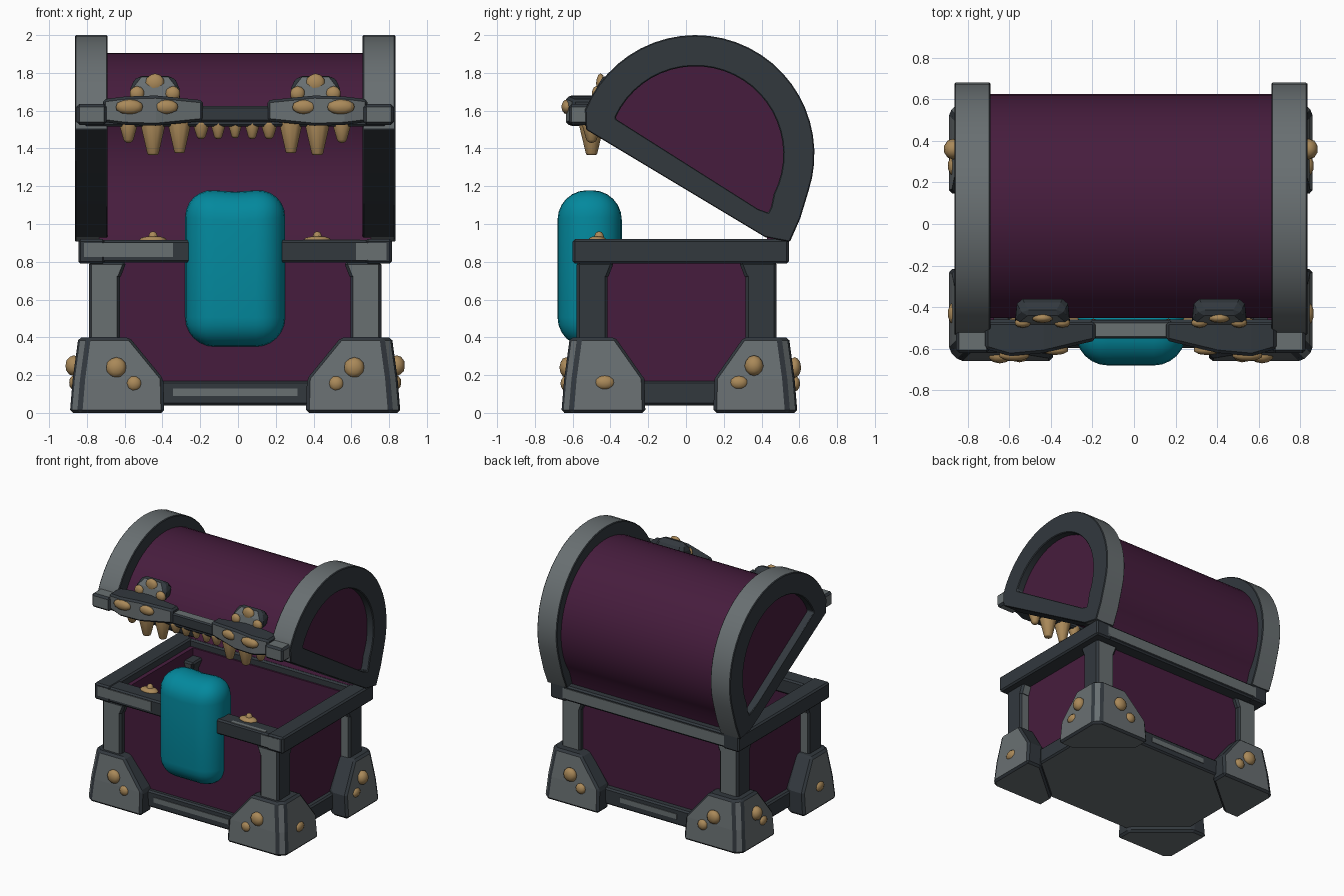
import bpy, bmesh, math
from mathutils import Vector, Matrix

if "Cube" in bpy.data.objects:
    bpy.data.objects.remove(bpy.data.objects["Cube"], do_unlink=True)

X0 = -0.015            # middle of the chest across its width
YC = -0.03             # middle of the base front to back
LY, LZ = 0.05, 1.37    # centre of the lid arc


def material(name, rgb):
    m = bpy.data.materials.new(name)
    m.use_nodes = True
    m.diffuse_color = (*rgb, 1)
    m.node_tree.nodes["Principled BSDF"].inputs["Base Color"].default_value = (*rgb, 1)
    return m


PURPLE = material("purple_wood", (0.062, 0.012, 0.047))
DARK = material("dark_iron", (0.032, 0.04, 0.048))
LIGHT = material("light_iron", (0.14, 0.16, 0.167))
TEAL = material("teal_tongue", (0.001, 0.25, 0.34))
TAN = material("tan_bone", (0.40, 0.25, 0.10))


def finish(name, bm, mats, bevel=0, segments=1, smooth=False, rule=None):
    """Turn a bmesh into an object; rule picks dark (1) faces, bevels take the last material."""
    bmesh.ops.recalc_face_normals(bm, faces=bm.faces)
    bm.normal_update()
    for f in bm.faces:
        f.smooth = smooth
        if rule:
            f.material_index = rule(f)
    me = bpy.data.meshes.new(name)
    bm.to_mesh(me)
    bm.free()
    ob = bpy.data.objects.new(name, me)
    ob.location.x = X0
    for m in mats:
        me.materials.append(m)
    bpy.context.collection.objects.link(ob)
    if bevel:
        b = ob.modifiers.new("bevel", "BEVEL")
        b.width, b.segments, b.limit_method = bevel, segments, "ANGLE"
        b.angle_limit = math.radians(35)
        if len(mats) > 1:
            b.material = len(mats) - 1
    return ob


def hull(name, pts, mats, bevel=0.012, rule=None):
    bm = bmesh.new()
    for p in pts:
        bm.verts.new(p)
    bmesh.ops.convex_hull(bm, input=bm.verts)
    bmesh.ops.dissolve_limit(bm, angle_limit=0.03, verts=bm.verts, edges=bm.edges)
    return finish(name, bm, mats, bevel, rule=rule)


def box(name, x, y, z, mats, bevel=0.012, rule=None):
    return hull(name, [(a, b, c) for a in x for b in y for c in z], mats, bevel, rule)


def smooth_by_angle(ob):
    bpy.ops.object.select_all(action="DESELECT")
    ob.select_set(True)
    bpy.context.view_layer.objects.active = ob
    bpy.ops.object.shade_smooth_by_angle(angle=math.radians(35))


def blob(name, at, size, mat):
    bm = bmesh.new()
    bmesh.ops.create_icosphere(bm, subdivisions=2, radius=1,
                               matrix=Matrix.Translation(at) @ Matrix.Diagonal((*size, 1)))
    return finish(name, bm, [mat], smooth=True)


def tooth(name, x, y, z, length, r):
    """Blunt cone; negative length points down."""
    bm = bmesh.new()
    bmesh.ops.create_cone(bm, cap_ends=True, segments=10, radius1=r, radius2=r * 0.42, depth=abs(length))
    for v in bm.verts:
        v.co.z *= math.copysign(1, length)
        v.co += Vector((x, y, z + length / 2))
    return finish(name, bm, [TAN], bevel=r * 0.3, segments=2, smooth=True)


def arc(r, start, end, n, cy=LY, cz=LZ):
    angles = [math.radians(start + (end - start) * i / n) for i in range(n + 1)]
    return [(cy + r * math.cos(a), cz + r * math.sin(a)) for a in angles]


def loop_ring(name, outer, inner, x0, x1, mats, bevel=0, rule=None):
    """Closed frame between two matching (y, z) loops, running from x0 to x1."""
    bm = bmesh.new()
    loops = [[bm.verts.new((x, *p)) for p in lp]
             for lp, x in ((outer, x0), (outer, x1), (inner, x1), (inner, x0))]
    n = len(outer)
    for k in range(4):
        a, b = loops[k], loops[(k + 1) % 4]
        for i in range(n):
            j = (i + 1) % n
            bm.faces.new((a[i], a[j], b[j], b[i]))
    return finish(name, bm, mats, bevel, rule=rule)


def prism(name, loop, x0, x1, mats):
    bm = bmesh.new()
    f = bm.faces.new([bm.verts.new((x0, *p)) for p in loop])
    ext = bmesh.ops.extrude_face_region(bm, geom=[f])["geom"]
    bmesh.ops.translate(bm, vec=(x1 - x0, 0, 0), verts=[v for v in ext if isinstance(v, bmesh.types.BMVert)])
    bm.faces.ensure_lookup_table()
    return finish(name, bm, mats)


# Base: open wooden box on an iron floor frame
bm = bmesh.new()
bmesh.ops.create_cube(bm, size=1, matrix=Matrix.Translation((0, YC - 0.015, 0.49)) @ Matrix.Diagonal((1.4, 0.97, 0.74, 1)))
bmesh.ops.delete(bm, geom=[f for f in bm.faces if f.normal.z > 0.9], context="FACES")
body = finish("base_box", bm, [PURPLE])
solid = body.modifiers.new("walls", "SOLIDIFY")
solid.thickness, solid.offset = 0.06, -1
box("floor_frame", (-0.74, 0.74), (-0.565, 0.49), (0.04, 0.17), [LIGHT, DARK], 0.012, lambda f: int(f.normal.z > -0.9))

# Rim around the opening
for s, n in ((-1, "right"), (1, "left")):
    box(n + "_rim", (s * 0.69, s * 0.83), (-0.60, 0.545), (0.79, 0.92), [DARK])
box("front_rim", (-0.8, 0.8), (-0.595, -0.46), (0.795, 0.915), [DARK])
box("back_rim", (-0.8, 0.8), (0.41, 0.54), (0.795, 0.915), [DARK])


# Worn highlights on the iron
def plate(name, x, y, z):
    box(name, x, y, z, [LIGHT], 0)


plate("front_rail_highlight", (-0.33, 0.33), (-0.57, -0.563), (0.09, 0.13))
plate("back_rail_highlight", (-0.25, 0.25), (0.488, 0.495), (0.09, 0.13))
plate("back_rim_highlight", (-0.72, 0.72), (0.538, 0.545), (0.815, 0.895))
plate("front_rim_highlight_right", (-0.80, -0.33), (-0.601, -0.593), (0.825, 0.9))
plate("front_rim_highlight_left", (0.64, 0.80), (-0.601, -0.593), (0.81, 0.9))
plate("rim_top_highlight", (0.36, 0.66), (-0.585, -0.555), (0.913, 0.919))

# Corner posts and heavy feet
for s, n in ((-1, "right"), (1, "left")):
    for t, m in ((-1, "front"), (1, "back")):
        tag = m + "_" + n
        yo = YC - 0.02 + t * 0.53
        for part, levels in (("post", ((0.3, 0.165), (0.75, 0.165))), ("post_cap", ((0.71, 0.165), (0.8, 0.20)))):
            pts = [(s * x, y, z) for z, w in levels for x in (0.775, 0.775 - w) for y in (yo, yo - t * w)]
            hull(tag + "_" + part, pts, [LIGHT, DARK], 0.015, lambda f: int(abs(f.normal.y) < 0.9))
        pts = []
        for z, inset, wx, wy in ((0, 0, 0.50, 0.445), (0.18, 0.015, 0.48, 0.425), (0.4, 0.045, 0.27, 0.24)):
            ox, oy = 0.875 - inset, 0.625 - inset
            for dx, dy in ((0.05, 0), (wx, 0), (wx, 0.13), (0.13, wy), (0, wy), (0, 0.05)):
                pts.append((s * (ox - dx), YC - 0.005 + t * (oy - dy), z))
        hull(tag + "_foot", pts, [LIGHT, DARK], 0.016,
             lambda f, s=s, t=t: int(f.normal.z > -0.5 and max(f.normal.x * s, f.normal.y * t) < 0.35))
        # bone studs on both outer faces
        yf = YC + t * 0.605
        blob(tag + "_stud_large", (s * 0.63, yf, 0.24), (0.055, 0.035, 0.055), TAN)
        blob(tag + "_stud_small", (s * 0.535, yf, 0.155), (0.042, 0.03, 0.042), TAN)
        if t < 0:
            blob(tag + "_side_stud", (s * 0.85, -0.43, 0.16), (0.03, 0.055, 0.04), TAN)
        else:
            blob(tag + "_side_stud", (s * 0.855, 0.36, 0.25), (0.045, 0.05, 0.055), TAN)
            blob(tag + "_side_stud_small", (s * 0.85, 0.28, 0.16), (0.03, 0.05, 0.038), TAN)

# Lid: curved wooden shell with iron end frames and recessed end panels
wood_out = arc(0.555, 160, -36, 30, LY + 0.02, LZ - 0.02) + [(0.48, 0.90)]
wood_in = arc(0.50, 160, -36, 30, LY + 0.02, LZ - 0.02) + [(0.42, 0.90)]
smooth_by_angle(prism("lid_shell", wood_out + wood_in[::-1], -0.72, 0.72, [PURPLE]))
outer = arc(0.63, 158, -18, 26) + [(0.605, 1.03), (0.55, 0.905), (0.42, 0.93), (-0.53, 1.50)]
inner = arc(0.465, 155, -27, 26) + [(0.45, 1.09), (0.435, 1.06), (0.38, 1.08), (-0.37, 1.555)]


def frame_rule(f):
    c = f.calc_center_median()
    return int(abs(f.normal.x) > 0.5 or math.hypot(c.y - LY, c.z - LZ) < 0.6)


for s, n in ((-1, "right"), (1, "left")):
    frame = loop_ring(n + "_lid_frame", outer, inner, s * 0.675, s * 0.848, [LIGHT, DARK], 0.02, frame_rule)
    smooth_by_angle(frame)
    prism(n + "_lid_panel", inner, s * 0.72, s * 0.79, [PURPLE])

    # Front lip of the lid with thick brows
    box(n + "_lip_end", (s * 0.68, s * 0.84), (-0.62, -0.5), (1.525, 1.635), [LIGHT, DARK], 0.015)
    brow = [(s * x, y, z) for x, y0, h in ((0.17, -0.56, 0.055), (0.42, -0.62, 0.08), (0.58, -0.635, 0.075), (0.7, -0.6, 0.06))
            for y in (y0, -0.47) for z in (1.6 - h, 1.6 + h)]
    hull(n + "_brow", brow, [LIGHT, DARK], 0.014, lambda f: int(f.normal.y > -0.5))
    blob(n + "_brow_patch_outer", (s * 0.56, -0.63, 1.62), (0.075, 0.03, 0.04), TAN)
    blob(n + "_brow_patch_inner", (s * 0.365, -0.605, 1.62), (0.065, 0.025, 0.038), TAN)

    # Knobbly eye bump above each brow
    ex = s * 0.425
    bump = [(ex + x, y, z) for x, y, z in (
        (-0.135, -0.49, 1.65), (0.135, -0.49, 1.65), (-0.13, -0.47, 1.73), (0.13, -0.47, 1.73),
        (-0.08, -0.43, 1.795), (0.08, -0.43, 1.795), (-0.12, -0.36, 1.75), (0.12, -0.36, 1.75),
        (-0.1, -0.36, 1.65), (0.1, -0.36, 1.65))]
    hull(n + "_eye_bump", bump, [LIGHT, DARK], 0.02, lambda f: int(f.normal.y > -0.5))
    for i, (dx, y, z, r) in enumerate(((0, -0.452, 1.745, 0.052), (-0.095, -0.475, 1.69, 0.04), (0.095, -0.475, 1.69, 0.04))):
        blob(f"{n}_eye_patch_{i}", (ex + dx, y, z), (r, 0.024, r), TAN)

box("lip_bar", (-0.8, 0.8), (-0.54, -0.46), (1.515, 1.56), [DARK])
box("lip_centre", (-0.2, 0.2), (-0.55, -0.465), (1.54, 1.625), [LIGHT, DARK], 0.01, lambda f: int(f.normal.z < 0.5))

# Teeth hanging from the lid and poking up from the base
for i, (x, tip, r) in enumerate(((0.0, 1.455, 0.042), (0.09, 1.45, 0.045), (0.18, 1.45, 0.05),
                                 (0.295, 1.375, 0.066), (0.435, 1.365, 0.072), (0.565, 1.43, 0.055))):
    for s in ((-1, 1) if x else (1,)):
        tooth(f"upper_tooth_{i}_{'left' if s > 0 else 'right'}", s * x, -0.50, 1.54, tip - 1.54, r)
for s, n in ((-1, "right"), (1, "left")):
    blob(f"lower_gum_{n}", (s * 0.435, -0.47, 0.915), (0.075, 0.05, 0.022), TAN)
    tooth(f"lower_tooth_{n}", s * 0.435, -0.46, 0.89, 0.07, 0.04)

# Fat tongue hanging over the front
bm = bmesh.new()
bmesh.ops.create_cube(bm, size=1, matrix=Matrix.Translation((0, -0.51, 0.77)) @ Matrix.Diagonal((0.53, 0.34, 0.84, 1)))
bmesh.ops.bisect_plane(bm, geom=bm.verts[:] + bm.edges[:] + bm.faces[:], plane_co=(0, 0, 0), plane_no=(1, 0, 0))
for v in bm.verts:
    if abs(v.co.x) < 0.01 and v.co.z > 1:
        v.co.z -= 0.02
finish("tongue", bm, [TEAL], 0.155, 6, True)
